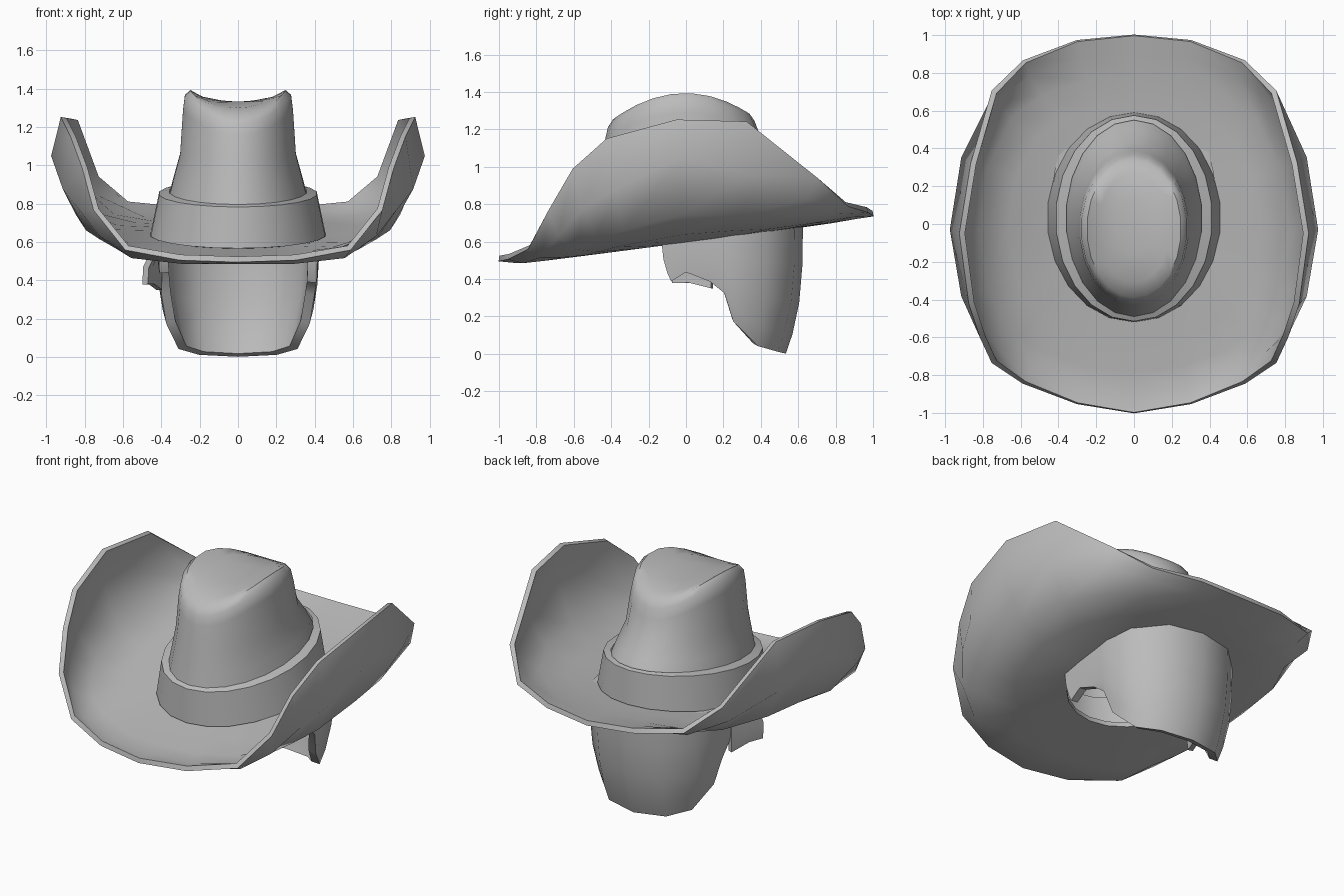
import bpy
import math
from mathutils import Vector

if "Cube" in bpy.data.objects:
    bpy.data.objects.remove(bpy.data.objects["Cube"])

grey = bpy.data.materials.new("felt grey")
grey.use_nodes = True
COLOR = (0.5, 0.5, 0.5, 1)
grey.diffuse_color = COLOR
grey.node_tree.nodes["Principled BSDF"].inputs["Base Color"].default_value = COLOR

SEG = 22


def loft(name, rings, closed=True, thickness=0, offset=0, cap=False, angle=40):
    """Skin a list of equal-length rings with quads."""
    n = len(rings[0])
    verts = [p for ring in rings for p in ring]
    faces = []
    for r in range(len(rings) - 1):
        for i in range(n if closed else n - 1):
            j = (i + 1) % n
            faces.append((r * n + i, r * n + j, (r + 1) * n + j, (r + 1) * n + i))
    if cap:
        faces.append(tuple(range((len(rings) - 1) * n, len(rings) * n)))
    mesh = bpy.data.meshes.new(name)
    mesh.from_pydata(verts, [], faces)
    mesh.materials.append(grey)
    obj = bpy.data.objects.new(name, mesh)
    bpy.context.collection.objects.link(obj)
    bpy.ops.object.select_all(action='DESELECT')
    obj.select_set(True)
    bpy.context.view_layer.objects.active = obj
    if thickness:
        mod = obj.modifiers.new("thickness", 'SOLIDIFY')
        mod.thickness, mod.offset = thickness, offset
        bpy.ops.object.modifier_apply(modifier=mod.name)
    bpy.ops.object.shade_smooth_by_angle(angle=math.radians(angle))
    return obj


def oval(rx, ry, cy, z, slope=0.13, lift=0):
    """Tilted oval, starting at the front, raised at the sides by lift."""
    ring = []
    for i in range(SEG):
        a = 2 * math.pi * i / SEG
        y = cy - ry * math.cos(a)
        ring.append(Vector((rx * math.sin(a), y, z + slope * y + lift * math.sin(a) ** 2)))
    return ring


def mirrored(half):
    """Close a front-to-back half outline across x = 0."""
    pts = [Vector(p) for p in half]
    return pts + [Vector((-p.x, p.y, p.z)) for p in reversed(pts[1:-1])]


def plane_z(y):
    return 0.61 + 0.13 * y


def bent(ring, scale, rise):
    """Brim ring drawn inward and flattened towards the tilted base plane."""
    out = []
    for p in ring:
        y = p.y * scale
        out.append(Vector((p.x * scale, y, plane_z(y) + (p.z - plane_z(p.y)) * rise)))
    return out


# Brim: curled up along both sides
rim = mirrored([(0, -1, .51), (.3, -.95, .52), (.58, -.84, .57), (.74, -.73, .77),
                (.8, -.6, .99), (.86, -.42, 1.15), (.91, -.05, 1.25), (.85, .32, 1.24),
                (.74, .7, .94), (.58, .86, .8), (.3, .97, .77), (0, 1, .75)])
bulge = mirrored([(0, -.9, .5), (.28, -.87, .5), (.55, -.77, .53), (.71, -.68, .64),
                  (.82, -.55, .78), (.9, -.38, .88), (.96, -.03, 1.05), (.9, .35, .96),
                  (.75, .65, .84), (.56, .79, .76), (.28, .88, .745), (0, .9, .735)])
hole = oval(.41, .47, .07, .61)
loft("brim", [hole, bent(bulge, .7, .1), bent(bulge, .87, .33), bulge, rim],
     thickness=.03, angle=50)

# Hat band, tapering to a flat ledge
loft("hat_band", [oval(.41, .48, .06, .62), oval(.46, .555, .035, .635),
                  oval(.415, .545, .03, .85), oval(.36, .52, .03, .86)], angle=25)

# Crown with a pinched, dented top
loft("crown", [oval(.365, .525, .03, .83), oval(.34, .49, .015, .93, .1),
               oval(.305, .44, -.01, 1.06, .05), oval(.29, .41, -.02, 1.17, .03, .12),
               oval(.28, .392, -.025, 1.23, .04, .14), oval(.25, .365, -.025, 1.27, .04, .125),
               oval(.19, .29, -.02, 1.31, .03, .05), oval(.09, .14, -.02, 1.33, .02, .01)],
     cap=True, angle=50)

# Hair: open at the face, longest at the nape; (top x, top y, low x, low y, low z)
half = [(.39, -.13, .385, -.08, .39), (.4, 0, .385, 0, .44), (.4, .12, .385, .13, .39),
        (.4, .2, .375, .21, .33), (.4, .26, .35, .25, .18), (.36, .42, .29, .37, .05),
        (.21, .56, .19, .47, .02), (0, .6, 0, .51, .01)]
columns = half + [(-a, b, -c, d, max(e, .44) if b < .13 else e)
                  for a, b, c, d, e in reversed(half[:-1])]
rows = []
for t in (0, .3, .6, .85, 1):
    row = []
    for tx, ty, lx, ly, lz in columns:
        f = t ** 3
        row.append(Vector((tx + (lx - tx) * f, ty + (ly - ty) * f, .68 + (lz - .68) * t)))
    rows.append(row)
loft("hair", rows, closed=False, thickness=.05, angle=50)

# Loose lock flaring out on the right side
lock = [[Vector((-.4, -.1, .62)), Vector((-.42, .03, .62)), Vector((-.4, .14, .62))],
        [Vector((-.48, -.08, .47)), Vector((-.46, .02, .47)), Vector((-.41, .14, .47))],
        [Vector((-.485, -.07, .38)), Vector((-.45, .02, .38)), Vector((-.41, .14, .35))]]
loft("side_lock", lock, closed=False, thickness=.03, angle=40)
